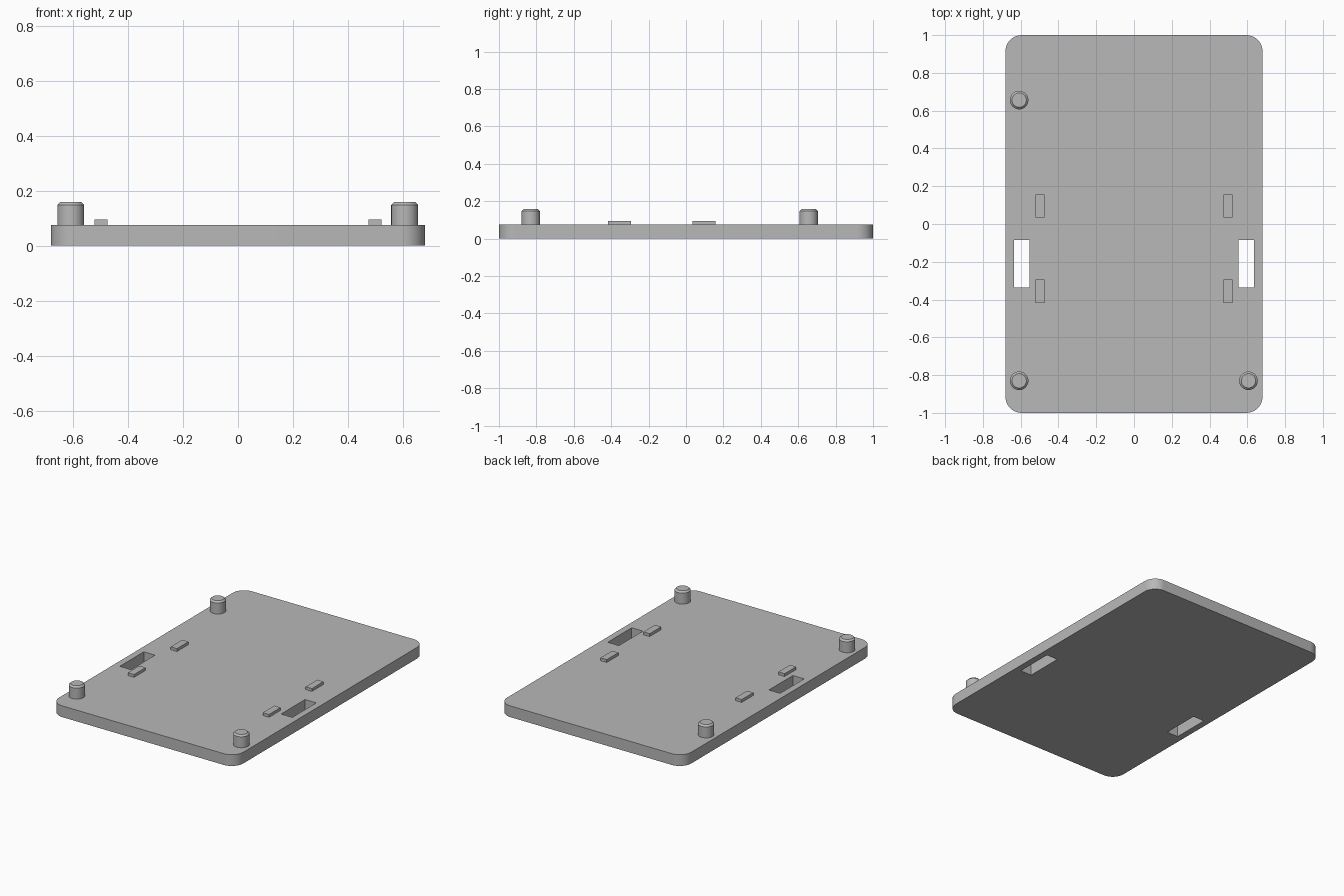
import bpy
import bmesh
from math import radians

cube = bpy.data.objects.get("Cube")
if cube:
    bpy.data.objects.remove(cube, do_unlink=True)

PLATE_TOP = 0.075

grey = bpy.data.materials.new("plain grey")
grey.use_nodes = True
color = (0.48, 0.48, 0.48, 1)
grey.diffuse_color = color
grey.node_tree.nodes["Principled BSDF"].inputs["Base Color"].default_value = color


def finish(name, bm):
    mesh = bpy.data.meshes.new(name)
    bm.to_mesh(mesh)
    bm.free()
    mesh.materials.append(grey)
    obj = bpy.data.objects.new(name, mesh)
    bpy.context.collection.objects.link(obj)
    return obj


def box(bm, x, y, z0, z1, width, depth):
    verts = bmesh.ops.create_cube(bm, size=1)["verts"]
    bmesh.ops.scale(bm, vec=(width, depth, z1 - z0), verts=verts)
    bmesh.ops.translate(bm, vec=(x, y, (z0 + z1) / 2), verts=verts)


def activate(obj):
    bpy.ops.object.select_all(action="DESELECT")
    obj.select_set(True)
    bpy.context.view_layer.objects.active = obj


def smooth(obj):
    activate(obj)
    bpy.ops.object.shade_smooth_by_angle(angle=radians(30))


# Base plate with rounded vertical corners
bm = bmesh.new()
box(bm, 0, 0, 0, PLATE_TOP, 1.36, 2)
corners = [e for e in bm.edges if abs(e.verts[0].co.z - e.verts[1].co.z) > 0.01]
bmesh.ops.bevel(bm, geom=corners, offset=0.085, segments=10, profile=0.5,
                affect="EDGES")
plate = finish("base_plate", bm)

# Two slots cut right through the plate
bm = bmesh.new()
for side in (-1, 1):
    box(bm, side * 0.595, -0.21, -0.1, 0.2, 0.083, 0.253)
cutter = finish("slot_cutter", bm)
cutter.hide_render = True
activate(plate)
cut = plate.modifiers.new("slots", "BOOLEAN")
cut.operation = "DIFFERENCE"
cut.solver = "EXACT"
cut.object = cutter
bpy.ops.object.modifier_apply(modifier=cut.name)
bpy.data.objects.remove(cutter, do_unlink=True)
smooth(plate)

# Raised locating tabs beside the slots
for side, label in ((-1, "right"), (1, "left")):
    for y, end in ((-0.356, "front"), (0.096, "back")):
        bm = bmesh.new()
        box(bm, side * 0.498, y, PLATE_TOP - 0.01, 0.094, 0.046, 0.122)
        finish(f"{end}_{label}_tab", bm)

# Round pegs with chamfered tops, on three of the corners
pegs = {"front_right_peg": (-0.608, -0.83),
        "front_left_peg": (0.606, -0.83),
        "back_right_peg": (-0.608, 0.656)}
for name, (x, y) in pegs.items():
    bm = bmesh.new()
    bmesh.ops.create_cone(bm, cap_ends=True, segments=48, radius1=0.049,
                          radius2=0.049, depth=0.095)
    rim = [e for e in bm.edges if all(v.co.z > 0 for v in e.verts)]
    bmesh.ops.bevel(bm, geom=rim, offset=0.011, segments=1, affect="EDGES")
    bmesh.ops.translate(bm, vec=(x, y, 0.159 - 0.0475), verts=bm.verts)
    smooth(finish(name, bm))
